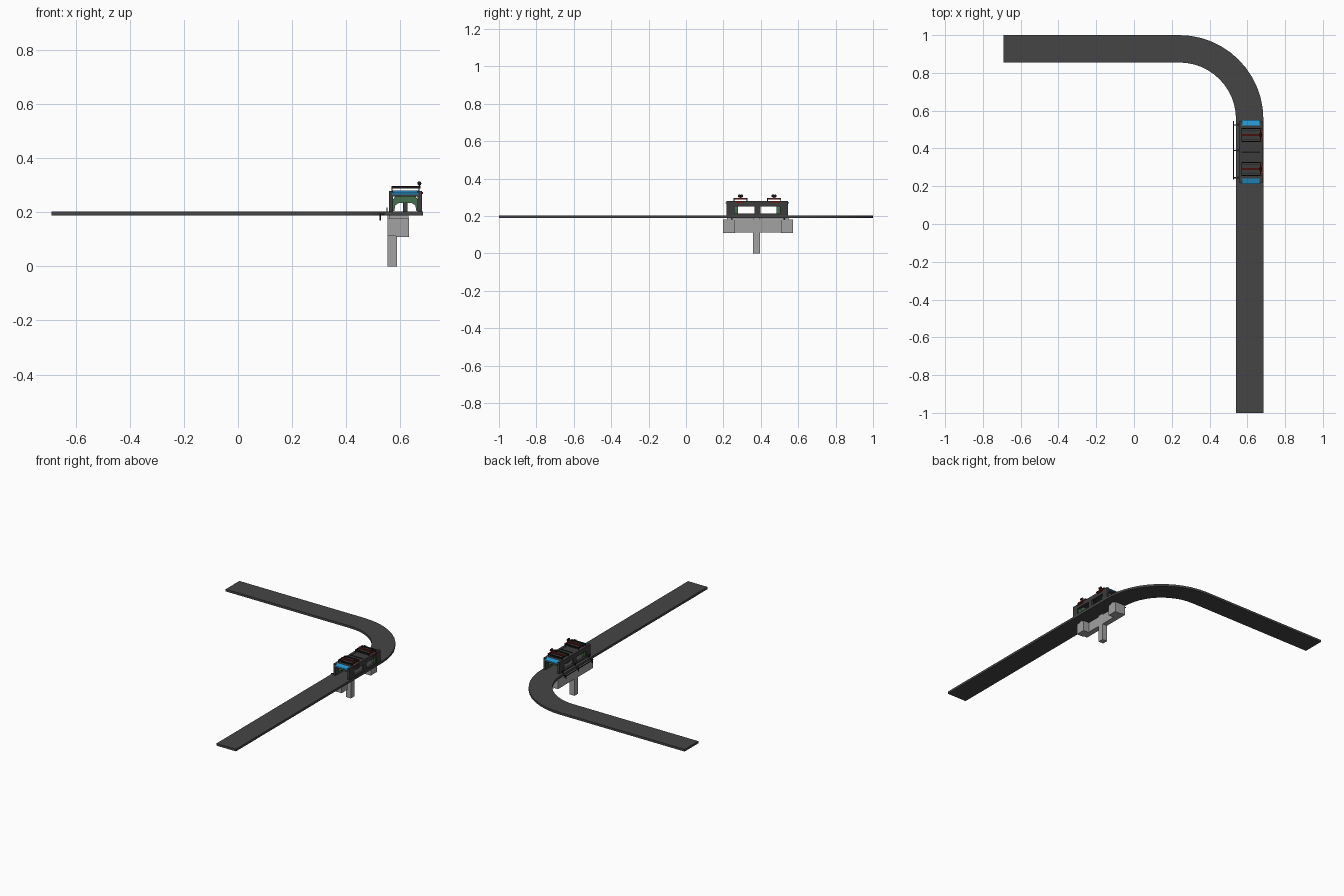
import bpy, bmesh, math

if "Cube" in bpy.data.objects:
    bpy.data.objects.remove(bpy.data.objects["Cube"])

def mat(name, r, g, b):
    m = bpy.data.materials.new(name)
    m.diffuse_color = (r, g, b, 1)
    m.use_nodes = True
    m.node_tree.nodes["Principled BSDF"].inputs["Base Color"].default_value = m.diffuse_color
    return m

ROAD = mat("track grey", 0.06, 0.06, 0.06)
DARK = mat("dark frame", 0.045, 0.045, 0.045)
BLACK = mat("black", 0.012, 0.012, 0.012)
LIGHT = mat("concrete grey", 0.36, 0.36, 0.36)
BLUE = mat("blue", 0.02, 0.3, 0.62)
GREEN = mat("dark green", 0.06, 0.16, 0.075)
RED = mat("dark red", 0.16, 0.015, 0.012)

def finish(name, bm, m):
    bmesh.ops.recalc_face_normals(bm, faces=bm.faces)
    me = bpy.data.meshes.new(name)
    bm.to_mesh(me)
    bm.free()
    me.materials.append(m)
    ob = bpy.data.objects.new(name, me)
    bpy.context.collection.objects.link(ob)
    return ob

def box(name, m, x0, x1, y0, y1, z0, z1):
    bm = bmesh.new()
    bmesh.ops.create_cube(bm, size=1)
    for v in bm.verts:
        v.co = (x1 if v.co.x > 0 else x0, y1 if v.co.y > 0 else y0, z1 if v.co.z > 0 else z0)
    return finish(name, bm, m)

def prism(name, m, pts, y0, y1):
    """Extrude an x-z profile along y."""
    bm = bmesh.new()
    f = bm.faces.new([bm.verts.new((x, y0, z)) for x, z in pts])
    r = bmesh.ops.extrude_face_region(bm, geom=[f])
    for v in r["geom"]:
        if isinstance(v, bmesh.types.BMVert):
            v.co.y = y1
    return finish(name, bm, m)

def ball(name, m, x, y, z, r):
    bm = bmesh.new()
    bmesh.ops.create_uvsphere(bm, u_segments=10, v_segments=6, radius=r)
    bmesh.ops.translate(bm, verts=bm.verts, vec=(x, y, z))
    return finish(name, bm, m)

# Track: straight, quarter bend, straight
CX, CY, RI, RO, Z0, Z1 = 0.24, 0.555, 0.30, 0.445, 0.188, 0.203
N = 12
pairs = [((CX + RI, -1), (CX + RO, -1))]
for i in range(N + 1):
    a = math.pi / 2 * i / N
    c, s = math.cos(a), math.sin(a)
    pairs.append(((CX + RI * c, CY + RI * s), (CX + RO * c, CY + RO * s)))
pairs.append(((-0.69, CY + RI), (-0.69, CY + RO)))
bm = bmesh.new()
rings = [[bm.verts.new((*p, z)) for p, z in ((a, Z0), (b, Z0), (b, Z1), (a, Z1))] for a, b in pairs]
for r, q in zip(rings, rings[1:]):
    for k in range(4):
        bm.faces.new((r[k], r[(k + 1) % 4], q[(k + 1) % 4], q[k]))
bm.faces.new(rings[0])
bm.faces.new(rings[-1])
finish("track", bm, ROAD)

# Support: pillar, cross beam and end blocks
box("pillar", LIGHT, 0.553, 0.589, 0.358, 0.396, 0, 0.188)
box("cross_beam", LIGHT, 0.553, 0.589, 0.2, 0.572, 0.112, 0.18)
for y0, y1 in ((0.198, 0.262), (0.508, 0.572)):
    box("beam_end_block", LIGHT, 0.585, 0.633, y0, y1, 0.108, 0.18)
    prism("beam_bracket", LIGHT, [(0.56, 0.178), (0.63, 0.178), (0.63, 0.19), (0.56, 0.19)], y0 + 0.02, y1 - 0.02)

# Gate hall: mirrored about its middle in y
XL, XR, YC = 0.558, 0.68, 0.381
for s in (-1, 1):
    def ybox(name, m, x0, x1, a, b, z0, z1):
        y0, y1 = sorted((YC + s * a, YC + s * b))
        return box(name, m, x0, x1, y0, y1, z0, z1)
    # corner posts, lintels and green portals
    for x0, x1 in ((XL, XL + 0.016), (XR - 0.016, XR)):
        ybox("corner_post", DARK, x0, x1, 0.122, 0.165, 0.195, 0.27)
        ybox("side_sill", DARK, x0, x1, 0, 0.165, 0.195, 0.212)
        ybox("side_girder", DARK, x0, x1, 0, 0.165, 0.25, 0.279)
    ybox("end_lintel", DARK, XL, XR, 0.14, 0.165, 0.258, 0.27)
    prism("green_portal", GREEN,
          [(0.568, 0.205), (0.578, 0.205), (0.582, 0.226), (0.594, 0.234), (0.644, 0.234),
           (0.656, 0.226), (0.66, 0.205), (0.67, 0.205), (0.67, 0.24), (0.655, 0.262),
           (0.583, 0.262), (0.568, 0.24)], YC + s * 0.102, YC + s * 0.135)
    # sloping blue end canopy
    bm = bmesh.new()
    vs = []
    for x in (0.57, 0.668):
        vs.append([bm.verts.new((x, YC + s * d, z)) for d, z in
                   ((0.14, 0.268), (0.17, 0.266), (0.17, 0.272), (0.14, 0.281))])
    bm.faces.new(vs[0])
    bm.faces.new(vs[1])
    for k in range(4):
        bm.faces.new((vs[0][k], vs[0][(k + 1) % 4], vs[1][(k + 1) % 4], vs[1][k]))
    finish("blue_canopy", bm, BLUE)
    # roof panel and seams
    ybox("roof_panel", DARK, XL + 0.012, XR - 0.012, 0.004, 0.14, 0.262, 0.277)
    for d in (0.065, 0.115):
        ybox("roof_seam", BLACK, XL + 0.012, XR - 0.012, d - 0.002, d + 0.002, 0.277, 0.279)
    # roof racks with signal lamps
    ya, yb, yl = 0.055, 0.125, 0.09
    for d in (ya, yb):
        ybox("rack_bar", BLACK, 0.568, 0.674, d - 0.003, d + 0.003, 0.289, 0.295)
        for x in (0.57, 0.669):
            ybox("rack_post", BLACK, x - 0.002, x + 0.002, d - 0.002, d + 0.002, 0.277, 0.29)
    ybox("rack_beam", RED, 0.568, 0.676, yl - 0.006, yl + 0.006, 0.289, 0.297)
    ybox("rack_rail", RED, 0.667, 0.673, ya, yb, 0.288, 0.296)
    ybox("rack_rail", BLACK, 0.568, 0.573, ya, yb, 0.289, 0.295)
    ybox("lamp_stem", RED, 0.669, 0.673, yl - 0.002, yl + 0.002, 0.295, 0.304)
    for d in (yl - 0.006, yl + 0.006):
        ball("signal_lamp", BLACK, 0.671, YC + s * d, 0.307, 0.008)
    ybox("side_light", RED, XR, XR + 0.005, 0.07, 0.12, 0.268, 0.276)

# Middle posts and roof ridge
for x0, x1 in ((XL, XL + 0.014), (XR - 0.014, XR)):
    box("middle_post", DARK, x0, x1, YC - 0.016, YC + 0.016, 0.2, 0.262)
box("centre_column", DARK, 0.61, 0.627, YC - 0.016, YC + 0.016, 0.2, 0.265)
box("roof_ridge_seam", BLACK, XL + 0.012, XR - 0.012, YC - 0.004, YC + 0.004, 0.262, 0.28)

# Side hand rail on the inner edge
box("side_rail", BLACK, 0.524, 0.529, 0.235, 0.545, 0.187, 0.191)
for y in (0.245, 0.39, 0.525):
    box("rail_arm", BLACK, 0.526, 0.56, y - 0.003, y + 0.003, 0.188, 0.192)
    box("rail_hanger", BLACK, 0.524, 0.529, y - 0.003, y + 0.003, 0.17, 0.196)
    box("rail_bracket", BLACK, 0.549, 0.553, y - 0.006, y + 0.006, 0.188, 0.218)
